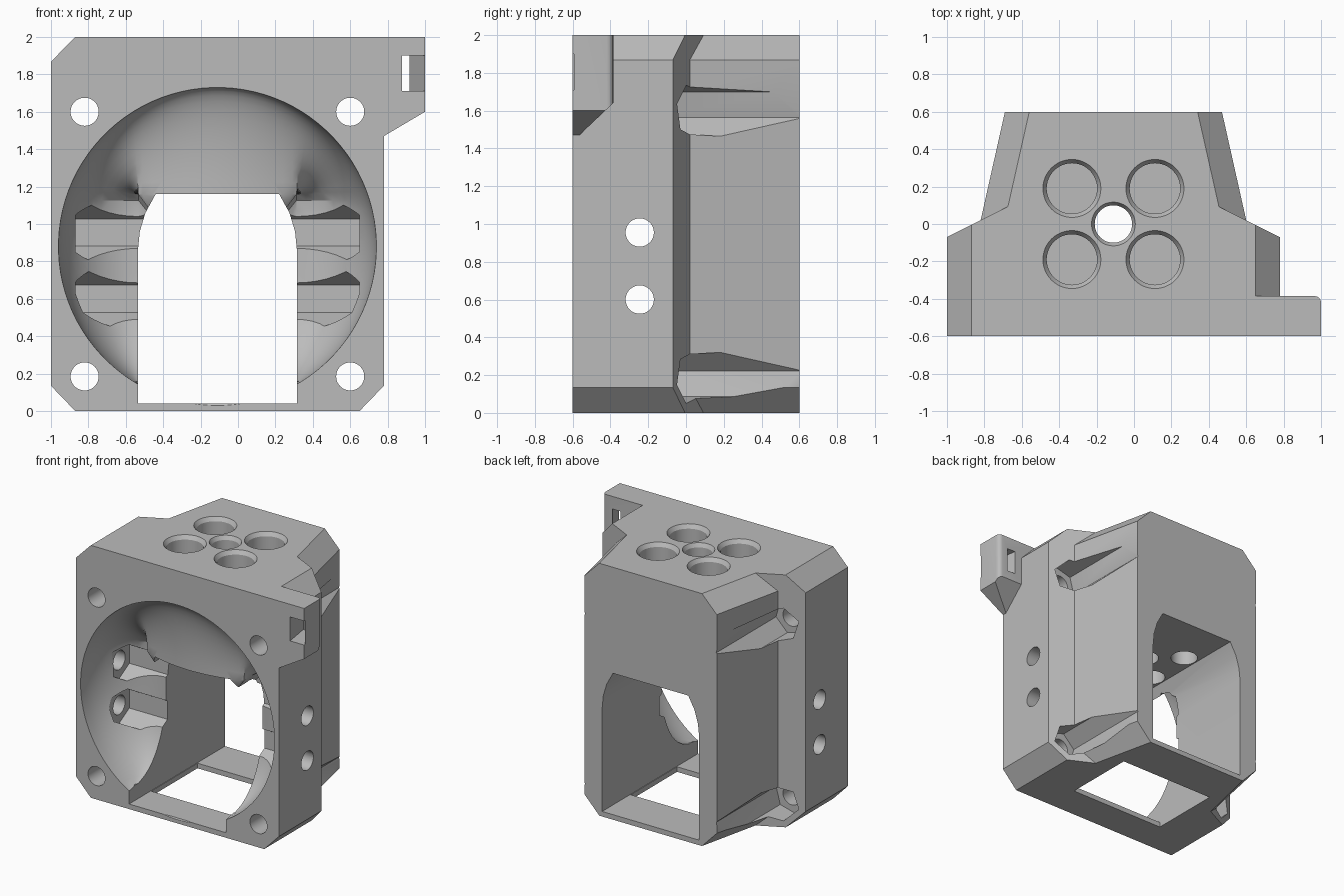
import bpy, bmesh, math
from mathutils import Matrix, Vector

old = bpy.data.objects.get("Cube")
if old:
    bpy.data.objects.remove(old, do_unlink=True)

grey = bpy.data.materials.new("plain grey")
grey.use_nodes = True
grey.diffuse_color = (0.5, 0.5, 0.5, 1)
grey.node_tree.nodes["Principled BSDF"].inputs["Base Color"].default_value = (0.5, 0.5, 0.5, 1)

CX = -0.11          # the housing's own centre line; parts are built around it
HALF, INSET = 0.89, 0.13


def make_object(name, bm):
    bmesh.ops.recalc_face_normals(bm, faces=bm.faces)
    me = bpy.data.meshes.new(name)
    bm.to_mesh(me)
    bm.free()
    me.materials.append(grey)
    ob = bpy.data.objects.new(name, me)
    bpy.context.collection.objects.link(ob)
    return ob


def loft(rings, tip=None):
    """Skin a list of equal rings; cap the ends, the last one as a fan if a tip is given."""
    bm = bmesh.new()
    rows = [[bm.verts.new(p) for p in ring] for ring in rings]
    n = len(rows[0])
    for a, b in zip(rows, rows[1:]):
        for i in range(n):
            j = (i + 1) % n
            bm.faces.new((a[i], a[j], b[j], b[i]))
    bm.faces.new(rows[0])
    if tip:
        t = bm.verts.new(tip)
        for i in range(n):
            bm.faces.new((rows[-1][i], rows[-1][(i + 1) % n], t))
    else:
        bm.faces.new(rows[-1])
    return bm


def place(axis, u, v, w):
    """Point with coordinate w along the axis and (u, v) across it."""
    return {"x": (w, u, v), "y": (u, w, v), "z": (u, v, w)}[axis]


def extrude(axis, profile, w0, w1):
    return loft([[place(axis, u, v, w) for u, v in profile] for w in (w0, w1)])


def turned(axis, centre, stations, sides=48, turn=0.0):
    """Round or polygonal bar through (position, radius) stations."""
    angles = [math.radians(turn) + math.tau * i / sides for i in range(sides)]
    return loft([[place(axis, centre[0] + r * math.cos(a), centre[1] + r * math.sin(a), w)
                  for a in angles] for w, r in stations])


def boolean(target, bm, operation="DIFFERENCE"):
    tool = make_object("cutter", bm)
    tool.hide_render = True
    mod = target.modifiers.new("cut", "BOOLEAN")
    mod.operation, mod.object, mod.solver = operation, tool, "EXACT"
    dg = bpy.context.evaluated_depsgraph_get()
    me = bpy.data.meshes.new_from_object(target.evaluated_get(dg))
    target.modifiers.clear()
    target.data = me
    bpy.data.objects.remove(tool, do_unlink=True)


# Housing body: full-width front, stepping in to a tapered rear, corners chamfered
def body_ring(side, side_y, top, top_y):
    right = [(top, top_y, 0), (side, side_y, 0.135), (side, side_y, 1.868), (top, top_y, 2)]
    return right + [(-x, y, z) for x, y, z in reversed(right)]


body = make_object("fan_housing", loft([
    body_ring(HALF, -0.6, HALF - INSET, -0.6),
    body_ring(HALF, -0.07, HALF - INSET, -0.005),
    body_ring(0.71, 0.02, 0.564, 0.093),
    body_ring(0.58, 0.6, 0.45, 0.6)]))

# Cable-tie tab at the upper left corner, tapered underneath
tab = extrude("y", [(0.6, 1.47), (0.89, 1.47), (1.11, 1.6), (1.11, 2), (0.6, 2)], -0.6, -0.385)
corner = [e for e in tab.edges
          if all(v.co.x > 1.1 and v.co.y > -0.4 for v in e.verts)]
bmesh.ops.bevel(tab, geom=corner, offset=0.035, segments=4, affect="EDGES", profile=0.5)
cut = bmesh.ops.bisect_plane(tab, geom=tab.verts[:] + tab.edges[:] + tab.faces[:],
                             plane_co=Vector((0, -0.385, 1.64)),
                             plane_no=Vector((0, 0.17, -0.18)), clear_outer=True)
bmesh.ops.holes_fill(tab, edges=[e for e in tab.edges if e.is_boundary])
boolean(body, tab, "UNION")

# Slanted tie slot through the tab
boolean(body, extrude("z", [(0.99, -0.62), (1.13, -0.62), (1.11, -0.592), (1.02, -0.37),
                            (0.95, -0.37)], 1.71, 1.9))

# Air duct running front to back
DUCT, ROOF, FLOOR = 0.425, 1.16, 0.04
arch = [(DUCT, FLOOR), (DUCT, 0.86), (0.415, 0.96), (0.385, 1.06), (0.33, ROOF)]
boolean(body, extrude("y", arch + [(-x, z) for x, z in reversed(arch)], -0.7, 0.7))

# Round fan mouth flowing into the duct
R, MZ, N, STEPS = 0.85, 0.88, 96, 12


def mouth_rings():
    rings = [[] for _ in range(STEPS + 2)]
    for i in range(N):
        a = math.tau * (i + 0.5) / N
        x, z = R * math.cos(a), MZ + R * math.sin(a)
        ix = max(-DUCT + 0.002, min(DUCT - 0.002, x))
        iz = max(0.2, min(ROOF - 0.002, z)) if abs(x) < DUCT else min(ROOF - 0.002, z)
        if z > ROOF:
            depth = 0.14 + 0.32 * math.cos(a) ** 2
        else:
            depth = max(0.02, 0.46 * math.sqrt(max(0, min(1, (abs(x) - DUCT) / 0.4))))
        rings[0].append((x, -0.65, z))
        for s in range(STEPS + 1):
            t = math.pi / 2 * s / STEPS
            k = 1 - math.cos(t)
            rings[s + 1].append((x + (ix - x) * k, -0.6 + depth * math.sin(t), z + (iz - z) * k))
    return rings


boolean(body, loft(mouth_rings(), tip=(0, -0.3, 0.6)))

# Opening in the floor
boolean(body, extrude("z", [(-0.42, -0.33), (0.42, -0.33), (0.42, 0.25), (-0.42, 0.25)], -0.1, 0.3))

# Corner screw holes with hexagonal access channels at the rear
for sx in (1, -1):
    for z, flip in ((1.6, 1), (0.185, -1)):
        boolean(body, turned("y", (sx * 0.71, z), [(-0.7, 0.075), (0.3, 0.075)]))
        turn = 15 if sx * flip > 0 else -15
        boolean(body, turned("y", (sx * 0.71, z), [(-0.15, 0.14), (0.8, 0.14)], 6, turn))

# Cross holes with hexagonal nut pockets opening into the mouth
for z in (0.955, 0.6):
    boolean(body, turned("x", (-0.245, z), [(-1.2, 0.075), (1.2, 0.075)], 32))
    boolean(body, turned("x", (-0.245, z), [(-0.76, 0.146), (0.76, 0.146)], 6, 90))

# Top: one through hole and four round pockets with matching holes in the duct roof
boolean(body, turned("z", (0, 0), [(1, 0.1), (1.97, 0.1), (2, 0.117), (2.05, 0.117)]))
for sx in (1, -1):
    for sy in (1, -1):
        centre = (sx * 0.222, sy * 0.19)
        boolean(body, turned("z", centre, [(1.5, 0.135), (1.97, 0.135), (2, 0.155), (2.05, 0.155)]))
        boolean(body, turned("z", centre, [(1.1, 0.1), (1.4, 0.1)]))

# Finish: move to the final frame and shade curved walls smoothly
body.data.transform(Matrix.Translation((CX, 0, 0)))
bpy.ops.object.select_all(action="DESELECT")
body.select_set(True)
bpy.context.view_layer.objects.active = body
bpy.ops.object.shade_smooth_by_angle(angle=math.radians(25))
